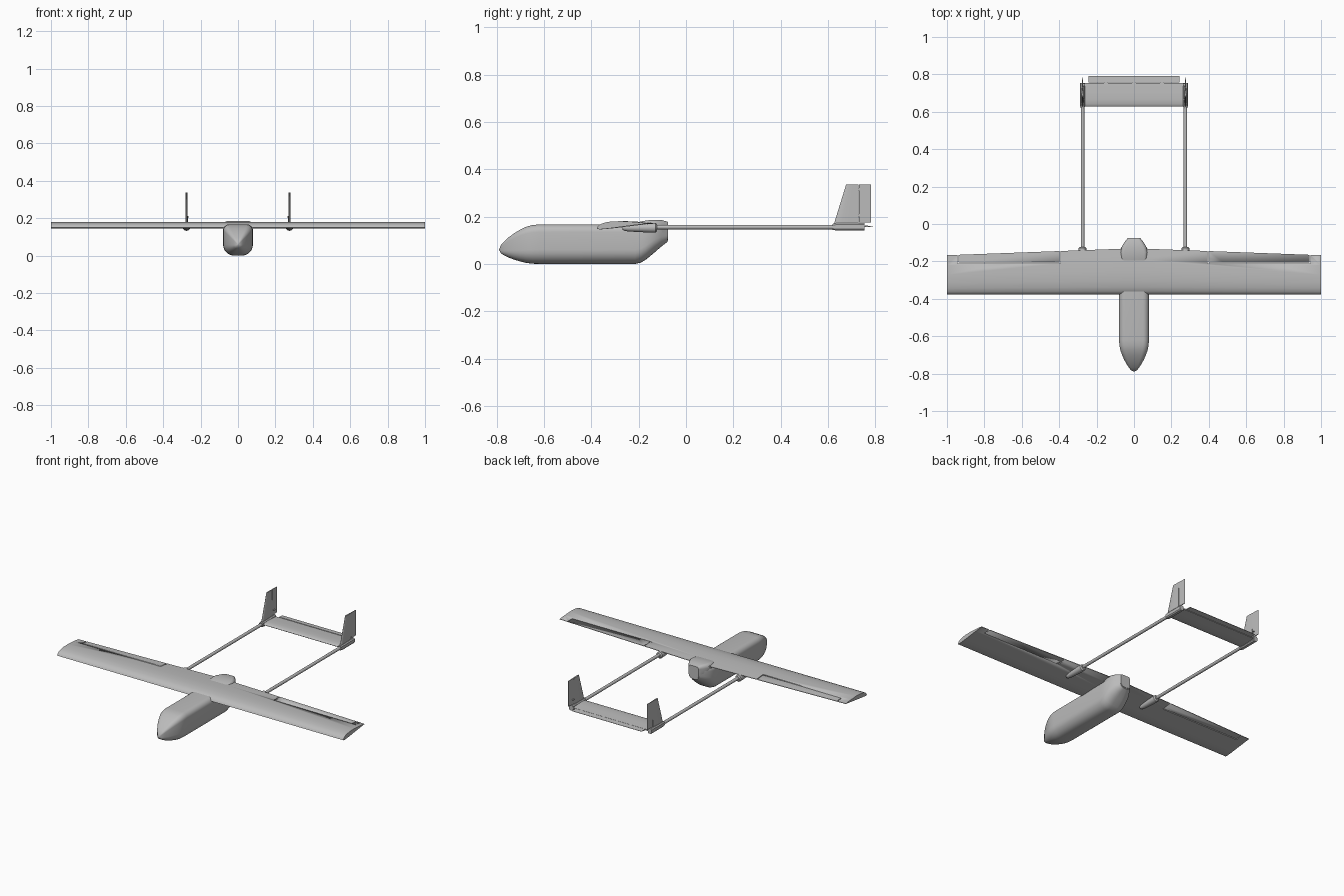
import bpy, bmesh, math
from mathutils import Vector

cube = bpy.data.objects.get("Cube")
if cube:
    bpy.data.objects.remove(cube, do_unlink=True)

grey = bpy.data.materials.new("airframe grey")
grey.use_nodes = True
grey.diffuse_color = (0.5, 0.5, 0.5, 1)
grey.node_tree.nodes["Principled BSDF"].inputs["Base Color"].default_value = (0.5, 0.5, 0.5, 1)


def loft(name, rings, angle=30):
    """Skin a list of equal-length closed rings and cap both ends."""
    bm = bmesh.new()
    rows = [[bm.verts.new(p) for p in ring] for ring in rings]
    n = len(rows[0])
    for a, b in zip(rows, rows[1:]):
        for i in range(n):
            j = (i + 1) % n
            bm.faces.new((a[i], a[j], b[j], b[i]))
    bm.faces.new(rows[0])
    bm.faces.new(rows[-1])
    bmesh.ops.recalc_face_normals(bm, faces=bm.faces)
    mesh = bpy.data.meshes.new(name)
    bm.to_mesh(mesh)
    bm.free()
    mesh.materials.append(grey)
    obj = bpy.data.objects.new(name, mesh)
    bpy.context.collection.objects.link(obj)
    bpy.ops.object.select_all(action='DESELECT')
    obj.select_set(True)
    bpy.context.view_layer.objects.active = obj
    bpy.ops.object.shade_smooth_by_angle(angle=math.radians(angle))
    return obj


def body_ring(y, w, zb, zt, steps=6):
    """Rounded box section: tight upper corners, wide lower corners."""
    h = zt - zb
    top, low = min(w * 0.4, h * 0.3), min(w * 0.75, h * 0.5)
    ring = []
    for k, (sx, sz, r) in enumerate([(1, 1, top), (-1, 1, top), (-1, -1, low), (1, -1, low)]):
        cx, cz = sx * (w - r), (zt - r if sz > 0 else zb + r)
        for i in range(steps + 1):
            a = (k + i / steps) * math.pi / 2
            ring.append((cx + r * math.cos(a), y, cz + r * math.sin(a)))
    return ring


def tube(name, x, z, stations, n=20):
    return loft(name, [[(x + r * math.cos(math.tau * i / n), y, z + r * math.sin(math.tau * i / n))
                        for i in range(n)] for y, r in stations])


def box(name, x0, x1, y0, y1, z0, z1):
    return loft(name, [[(x0, y, z0), (x1, y, z0), (x1, y, z1), (x0, y, z1)] for y in (y0, y1)])


# Fuselage: ogive nose, straight body, upswept tail with a flat end
NOSE = [(-0.79, 0.008), (-0.782, 0.2), (-0.77, 0.32), (-0.75, 0.49), (-0.725, 0.66),
        (-0.7, 0.8), (-0.675, 0.91), (-0.65, 0.975), (-0.62, 1.0)]
stations = [(y, 0.08 * s, 0.06 - 0.06 * min(1, s ** 0.85), 0.06 + 0.107 * s) for y, s in NOSE]
stations += [(-0.215, 0.08, 0.0, 0.167), (-0.19, 0.08, 0.006, 0.167), (-0.17, 0.079, 0.018, 0.168),
             (-0.135, 0.073, 0.047, 0.17), (-0.105, 0.056, 0.073, 0.17), (-0.078, 0.036, 0.094, 0.168)]
loft("fuselage", [body_ring(*s) for s in stations])

# Raised cover over the trailing edge of the wing
loft("rear_cover", [body_ring(*s) for s in [
    (-0.205, 0.062, 0.13, 0.176), (-0.185, 0.07, 0.13, 0.181), (-0.15, 0.073, 0.12, 0.186),
    (-0.125, 0.067, 0.11, 0.186), (-0.1, 0.053, 0.1, 0.185), (-0.076, 0.034, 0.1, 0.178)]])

# Wing: one cambered section with a tapered trailing edge
SECTION = [(0, 0.149), (0.02, 0.159), (0.07, 0.168), (0.16, 0.175), (0.3, 0.18), (0.5, 0.181),
           (0.75, 0.178), (1, 0.173), (1, 0.17), (0.75, 0.164), (0.5, 0.157), (0.25, 0.15), (0.06, 0.146)]


def wing_ring(x):
    chord = 0.247 - 0.037 * abs(x)
    return [(x, -0.377 + chord * f, z) for f, z in SECTION]


wing = loft("wing", [wing_ring(x) for x in (-1, 0, 1)], 35)


def cut(target, cutter):
    mod = target.modifiers.new("slot", 'BOOLEAN')
    mod.operation = 'DIFFERENCE'
    mod.solver = 'EXACT'
    mod.object = cutter
    cutter.hide_render = True
    cutter.hide_viewport = True


# Aileron gaps: a U-shaped slot through each outer wing panel
for side, s in (("left", 1), ("right", -1)):
    outline = [(0.392, -0.1), (0.392, -0.211), (0.944, -0.211), (0.944, -0.1),
               (0.939, -0.1), (0.939, -0.205), (0.397, -0.205), (0.397, -0.1)]
    cut(wing, loft(side + "_aileron_slot_cutter", [[(s * x, y, z) for x, y in outline] for z in (0.1, 0.25)]))


def foil(lead, trail, half, blunt=0.15):
    """Symmetric thin section as (chordwise, thickness) pairs."""
    half_shape = [(0, 0), (0.03, 0.4), (0.12, 0.8), (0.3, 1), (0.6, 0.85), (1, blunt)]
    pts = half_shape + [(f, -t) for f, t in reversed(half_shape[1:])]
    return [(lead + f * (trail - lead), t * half) for f, t in pts]


def bar(lead, trail, half, end=1):
    """Straight-tapering section for a hinged control surface."""
    return [(lead, half), (trail, half * 0.25), (trail, -half * 0.25), (lead, -half)]


# Tailplane and elevator
loft("tailplane", [[(x, y, 0.158 + t) for y, t in foil(0.627, 0.754, 0.009, 0.4)] for x in (-0.27, 0.27)])
loft("elevator", [[(x, y, 0.159 + t) for y, t in bar(0.757, 0.79, 0.0035)] for x in (-0.243, 0.243)])
for x in (-0.15, 0, 0.15):
    box("elevator_hinge", x - 0.01, x + 0.01, 0.75, 0.762, 0.1575, 0.1605)

# Booms, sockets, fins and rudders, one set per side
for side, s in (("left", 1), ("right", -1)):
    x = s * 0.275
    tube(side + "_boom", x, 0.156, [(-0.2, 0.0095), (0.64, 0.0095)])
    tube(side + "_boom_socket", x, 0.153, [(-0.268, 0.008), (-0.262, 0.012), (-0.245, 0.0155), (-0.2, 0.018),
                                           (-0.15, 0.0205), (-0.128, 0.0205), (-0.122, 0.014)])
    loft(side + "_tail_mount", [[(x + w * a, y, 0.157 + h * b) for a, b in
                                 ((-1, -0.6), (-0.6, -1), (0.6, -1), (1, -0.6), (1, 0.6), (0.6, 1), (-0.6, 1), (-1, 0.6))]
                                for y, w, h in ((0.62, 0.011, 0.013), (0.64, 0.014, 0.016), (0.755, 0.013, 0.016))])
    loft(side + "_fin", [[(x + t, y, z) for y, t in foil(lead, 0.73, half, 0.6)]
                         for z, lead, half in ((0.165, 0.624, 0.007), (0.337, 0.677, 0.0045))])
    loft(side + "_rudder", [[(x + t, y, z) for y, t in bar(0.732, 0.782, half)]
                            for z, half in ((0.176, 0.0042), (0.337, 0.0028))])
    for z in (0.2, 0.31):
        box(side + "_rudder_hinge", x - 0.0015, x + 0.0015, 0.725, 0.74, z, z + 0.012)
    # Control horn on the inner face of the rudder
    box(side + "_rudder_horn", x - s * 0.012, x, 0.737, 0.75, 0.205, 0.208)
